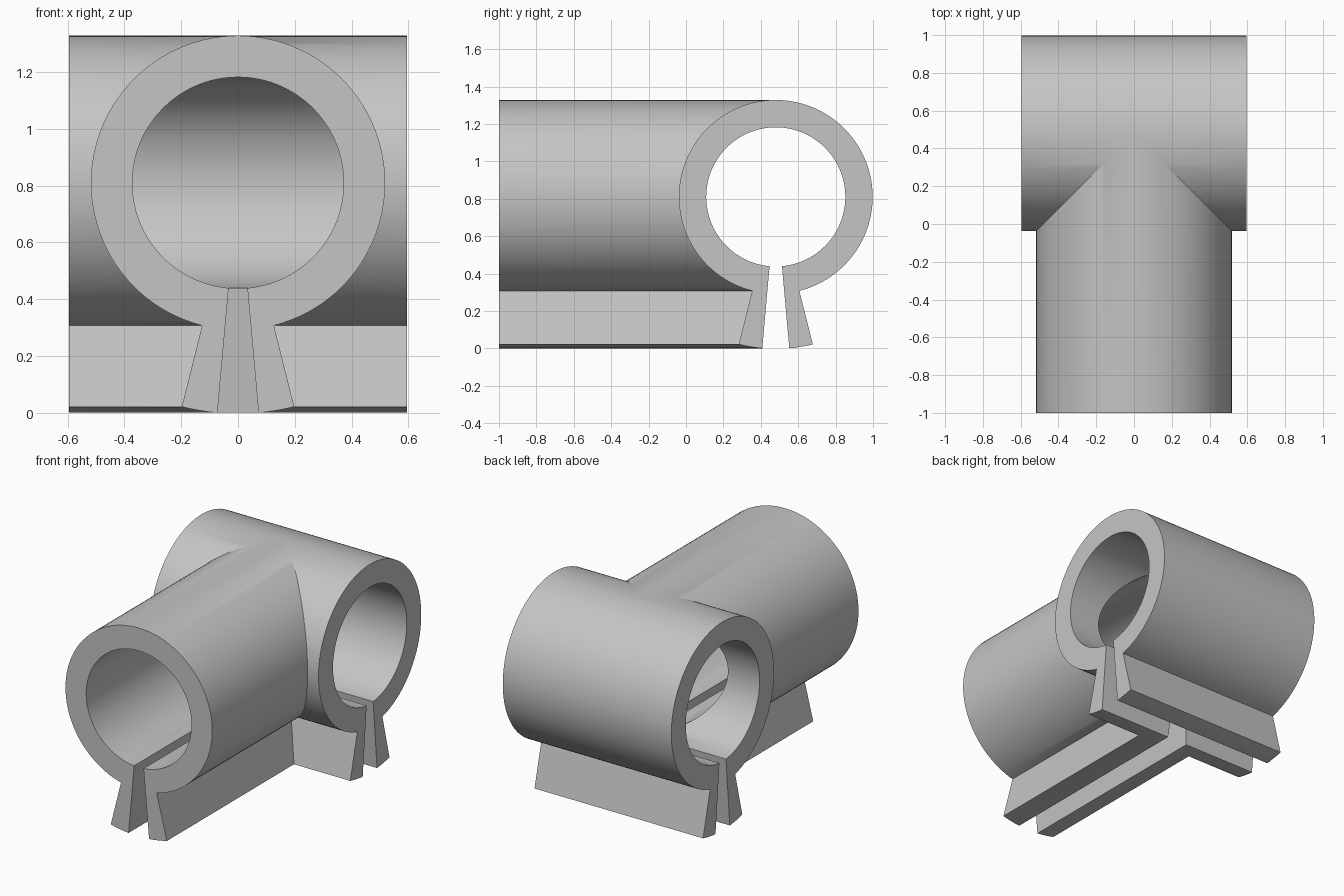
import bpy, bmesh, math
from mathutils import Matrix

cube = bpy.data.objects.get("Cube")
if cube:
    bpy.data.objects.remove(cube, do_unlink=True)

AXIS_Z, CROSS_Y = 0.81, 0.48          # height of both tube axes, position of the cross tube
OUTER, BORE, FLANGE = 0.518, 0.372, 0.813
SLOT_ANGLE, FLANGE_ANGLE = math.radians(5.1), math.radians(14.1)
HALF_WIDTH = 0.595

grey = bpy.data.materials.new("light grey")
grey.use_nodes = True
colour = (0.56, 0.56, 0.56, 1)
grey.diffuse_color = colour
grey.node_tree.nodes["Principled BSDF"].inputs["Base Color"].default_value = colour


def arc(radius, start, end, steps):
    """Points round the tube axis, angles measured from straight down."""
    return [(radius * math.sin(a), -radius * math.cos(a))
            for a in (start + (end - start) * i / steps for i in range(steps + 1))]


def keyhole(radius, half_angle, foot_radius):
    """Circle with a radial wedge hanging below it."""
    return (arc(radius, half_angle, 2 * math.pi - half_angle, 96)
            + arc(foot_radius, -half_angle, half_angle, 8))


def extrude(name, profile, start, end, across=False):
    """Profile pushed along y, or along x through the cross tube axis."""
    bm = bmesh.new()
    face = bm.faces.new([bm.verts.new((u, start, v)) for u, v in profile])
    grown = bmesh.ops.extrude_face_region(bm, geom=[face])["geom"]
    moved = [g for g in grown if isinstance(g, bmesh.types.BMVert)]
    bmesh.ops.translate(bm, verts=moved, vec=(0, end - start, 0))
    bmesh.ops.recalc_face_normals(bm, faces=bm.faces)
    place = Matrix.Translation((0, CROSS_Y if across else 0, AXIS_Z))
    if across:
        place = place @ Matrix.Rotation(math.pi / 2, 4, "Z")
    bm.transform(place)
    mesh = bpy.data.meshes.new(name)
    bm.to_mesh(mesh)
    bm.free()
    mesh.materials.append(grey)
    obj = bpy.data.objects.new(name, mesh)
    bpy.context.collection.objects.link(obj)
    return obj


def combine(target, tool, operation):
    mod = target.modifiers.new(operation.title(), "BOOLEAN")
    mod.operation, mod.object, mod.solver = operation, tool, "EXACT"
    bpy.context.view_layer.objects.active = target
    bpy.ops.object.modifier_apply(modifier=mod.name)
    bpy.data.objects.remove(tool, do_unlink=True)


# Solid cross tube and stem, each with its clamp flange
body = keyhole(OUTER, FLANGE_ANGLE, FLANGE)
fitting = extrude("tee_clamp_fitting", body, -HALF_WIDTH, HALF_WIDTH, across=True)
combine(fitting, extrude("stem_tube", body, -1, CROSS_Y), "UNION")

# Bores with the slots that split the flanges
hole = keyhole(BORE, SLOT_ANGLE, FLANGE + 0.1)
combine(fitting, extrude("cross_bore", hole, -1, 1, across=True), "DIFFERENCE")
combine(fitting, extrude("stem_bore", hole, -1.2, CROSS_Y), "DIFFERENCE")

# Smooth curved walls, sharp rims
bpy.ops.object.select_all(action="DESELECT")
fitting.select_set(True)
bpy.context.view_layer.objects.active = fitting
bpy.ops.object.shade_smooth_by_angle(angle=math.radians(25))
